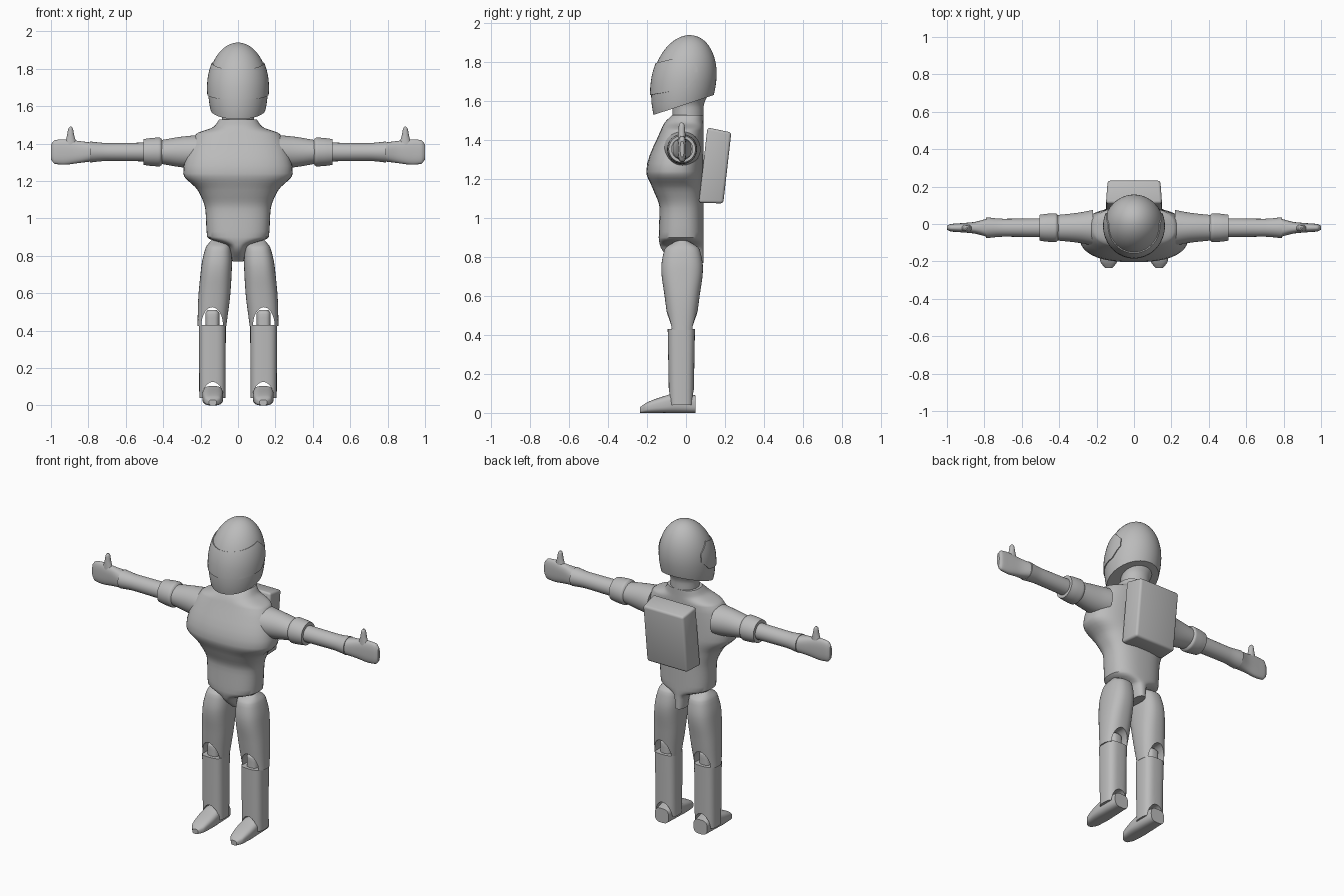
import bpy, bmesh, math
from mathutils import Vector

if "Cube" in bpy.data.objects:
    bpy.data.objects.remove(bpy.data.objects["Cube"])

GREY = (0.5, 0.5, 0.5, 1)
grey = bpy.data.materials.new("plain grey")
grey.use_nodes = True
grey.diffuse_color = GREY
grey.node_tree.nodes["Principled BSDF"].inputs["Base Color"].default_value = GREY
parts = []


def add_part(name, bm):
    mesh = bpy.data.meshes.new(name)
    bm.to_mesh(mesh)
    bm.free()
    mesh.materials.append(grey)
    part = bpy.data.objects.new(name, mesh)
    bpy.context.collection.objects.link(part)
    parts.append(part)
    return part


def apply_modifier(part, modifier):
    bpy.context.view_layer.objects.active = part
    bpy.ops.object.modifier_apply(modifier=modifier.name)


def smooth_rings(rings, steps=5):
    """Fill in rings along a curve that never overshoots the given ones."""
    def slope(i, c):
        return (rings[i + 1][c] - rings[i][c]) / (rings[i + 1][0] - rings[i][0])

    def tangent(i, c):
        if i == 0:
            return slope(i, c)
        before = slope(i - 1, c)
        if i == len(rings) - 1:
            return before
        after = slope(i, c)
        return 2 * before * after / (before + after) if before * after > 0 else 0

    for i, (start, end) in enumerate(zip(rings, rings[1:])):
        length = end[0] - start[0]
        for k in range(steps):
            t = k / steps
            row = [start[0] + t * length]
            for c in (1, 2):
                ease = start[c] + (end[c] - start[c]) * t * t * (3 - 2 * t)
                bend = (1 - t) * tangent(i, c) - t * tangent(i + 1, c)
                row.append(ease + length * t * (1 - t) * bend)
            yield row
    yield rings[-1]


def loft(name, axis, rings, centre, power=2, side=1, count=40):
    """Skin rounded rings (position, half width, half depth) along an axis."""
    bm = bmesh.new()
    loops = []
    for pos, width, depth in smooth_rings(rings):
        mid_u, mid_v = centre(pos, depth)
        loop = []
        for k in range(count):
            angle = math.tau * k / count
            c, s = math.cos(angle), math.sin(angle)
            u = mid_u + width * math.copysign(abs(c) ** (2 / power), c)
            v = mid_v + depth * math.copysign(abs(s) ** (2 / power), s)
            x, y, z = {"x": (pos, u, v), "y": (u, pos, v), "z": (u, v, pos)}[axis]
            loop.append(bm.verts.new((x * side, y, z)))
        loops.append(loop)
    for low, high in zip(loops, loops[1:]):
        for k in range(count):
            bm.faces.new((low[k - 1], low[k], high[k], high[k - 1]))
    bm.faces.new(loops[0])
    bm.faces.new(loops[-1])
    bmesh.ops.recalc_face_normals(bm, faces=bm.faces)
    return add_part(name, bm)


def cut_arch(part, x, z, radius, height):
    """Open an arch from front to back in the lower end of a leg part."""
    cutter = loft("arch_cutter", "y", [(-0.3, radius, height), (0.3, radius, height)],
                  lambda pos, depth: (x, z))
    parts.remove(cutter)
    arch = part.modifiers.new("arch", "BOOLEAN")
    arch.operation = "DIFFERENCE"
    arch.object = cutter
    apply_modifier(part, arch)
    bpy.data.objects.remove(cutter)


def head_shell(grow, cuts):
    """Egg leaning back towards the crown, trimmed by planes (point, normal)."""
    bm = bmesh.new()
    bmesh.ops.create_uvsphere(bm, u_segments=48, v_segments=32, radius=grow)
    for v in bm.verts:
        rise = v.co.z * (0.24 if v.co.z > 0 else 0.3)
        v.co = (v.co.x * 0.16, v.co.y * 0.165 - 0.01 + rise * 0.12, 1.7 + rise)
    for point, normal in cuts:
        bmesh.ops.bisect_plane(bm, geom=bm.verts[:] + bm.edges[:] + bm.faces[:],
                               plane_co=Vector(point), plane_no=Vector(normal),
                               clear_outer=True)
    return bm


# Torso, from the crotch strap over hips and chest to the collar, with a level back
loft("torso", "z", [
    (0.77, 0.03, 0.07), (0.85, 0.05, 0.11), (0.9, 0.165, 0.115),
    (1.05, 0.175, 0.113), (1.15, 0.215, 0.13), (1.24, 0.293, 0.147),
    (1.45, 0.225, 0.11), (1.49, 0.13, 0.1), (1.53, 0.1, 0.08),
], lambda pos, depth: (0, 0.09 - depth), power=2.5)
loft("neck", "z", [(1.5, 0.085, 0.08), (1.57, 0.085, 0.08), (1.63, 0.11, 0.1)],
     lambda pos, depth: (0, 0.01))

# Helmet with a closed slanting underside
bm = head_shell(1, [((0, 0, 1.585), (0, 0.33, -1))])
bmesh.ops.holes_fill(bm, edges=bm.edges[:])
add_part("helmet", bm)

# Visor, a thin band around the face with clipped rear corners
trims = [((0, -0.16, 1.795), (0, -0.25, 1)), ((0, -0.17, 1.635), (0, 0.18, -1)),
         ((0, 0.06, 1.75), (0, 1, 0))]
trims += [((0, 0.045, 1.75 + s * 0.04), (0, 1, s)) for s in (1, -1)]
visor = add_part("visor", head_shell(1.035, trims))
shell = visor.modifiers.new("shell", "SOLIDIFY")
shell.thickness = 0.009
apply_modifier(visor, shell)

# Backpack, a tilted soft box narrowing towards its back
bm = bmesh.new()
bmesh.ops.create_cube(bm, size=1)
for v in bm.verts:
    taper = 0.94 if v.co.y > 0 else 1
    v.co = (v.co.x * 0.3 * taper, v.co.y * 0.125, v.co.z * 0.39 * taper)
bmesh.ops.bevel(bm, geom=bm.edges[:], offset=0.014, segments=3, affect="EDGES", profile=0.5)
backpack = add_part("backpack", bm)
backpack.location = (0, 0.15, 1.265)
backpack.rotation_euler.x = math.radians(-6.5)


def arm_line(pos, depth):
    return -0.02, 1.355


def thigh_line(pos, depth):
    return 0.14 - 0.08 * (pos - 0.42), -0.02


def shin_line(pos, depth):
    return 0.137, -0.024


def ground_line(pos, depth):
    return 0.135, depth


for label, side in (("left", 1), ("right", -1)):
    # Arm
    loft(label + "_upper_arm", "x",
         [(0.22, 0.095, 0.09), (0.3, 0.08, 0.082), (0.42, 0.067, 0.062)], arm_line, side=side)
    loft(label + "_elbow_cuff", "x",
         [(x, r, r) for x, r in ((0.4, 0.06), (0.42, 0.077), (0.46, 0.075), (0.505, 0.069))],
         arm_line, side=side)
    loft(label + "_forearm", "x",
         [(x, r, r) for x, r in ((0.49, 0.05), (0.7, 0.048), (0.79, 0.056))],
         arm_line, side=side)
    loft(label + "_hand", "x",
         [(0.78, 0.05, 0.05), (0.86, 0.03, 0.06), (0.93, 0.024, 0.068),
          (0.98, 0.02, 0.063), (1, 0.01, 0.04)], arm_line, power=2.5, side=side)
    loft(label + "_thumb", "z",
         [(1.38, 0.04, 0.022), (1.44, 0.02, 0.018), (1.48, 0.012, 0.014), (1.49, 0.004, 0.005)],
         lambda pos, depth: (0.895, -0.022), side=side)

    # Leg, with arches that show the knee and the ankle
    thigh = loft(label + "_thigh", "z",
                 [(0.425, 0.077, 0.067), (0.6, 0.085, 0.09), (0.74, 0.082, 0.107),
                  (0.84, 0.068, 0.09), (0.89, 0.035, 0.02)],
                 thigh_line, power=2.5, side=side)
    cut_arch(thigh, 0.138 * side, 0.425, 0.058, 0.1)
    loft(label + "_knee", "z",
         [(0.38, 0.038, 0.05), (0.49, 0.038, 0.05), (0.51, 0.025, 0.035)],
         shin_line, power=3, side=side)
    shin = loft(label + "_shin", "z", [(0.04, 0.07, 0.063), (0.43, 0.072, 0.07)],
                shin_line, power=3, side=side)
    cut_arch(shin, 0.135 * side, 0.04, 0.056, 0.085)
    loft(label + "_foot", "y",
         [(-0.235, 0.02, 0.015), (-0.2, 0.045, 0.027), (-0.1, 0.056, 0.045),
          (-0.05, 0.055, 0.052), (0.05, 0.048, 0.045)],
         ground_line, power=3, side=side)

# Smooth shading that keeps the hard edges
bpy.ops.object.select_all(action="DESELECT")
for part in parts:
    part.select_set(True)
bpy.context.view_layer.objects.active = parts[0]
bpy.ops.object.shade_smooth_by_angle(angle=math.radians(35))
